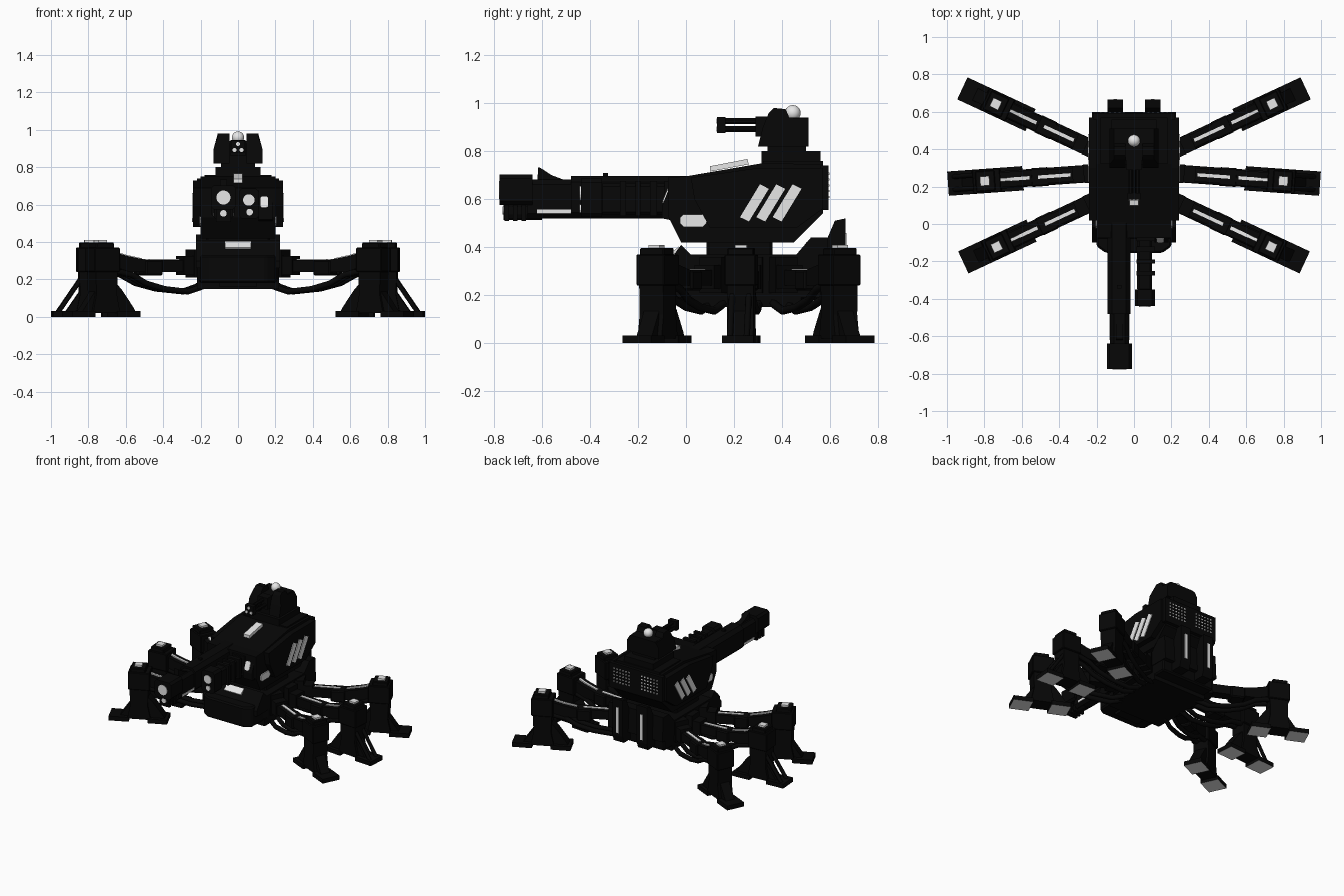
import bpy, bmesh, math
from mathutils import Matrix, Vector

if "Cube" in bpy.data.objects:
    bpy.data.objects.remove(bpy.data.objects["Cube"])

def material(name, v):
    m = bpy.data.materials.new(name)
    m.diffuse_color = (v, v, v, 1)
    m.use_nodes = True
    m.node_tree.nodes["Principled BSDF"].inputs["Base Color"].default_value = m.diffuse_color
    return m

BLACK = material("matte black", 0.002)
LIGHT = material("light grey", 0.8)
I = Matrix.Identity(4)

def finish(name, bm, mat, M=I, bevel=0):
    bmesh.ops.recalc_face_normals(bm, faces=bm.faces)
    me = bpy.data.meshes.new(name)
    bm.to_mesh(me)
    bm.free()
    me.materials.append(mat)
    ob = bpy.data.objects.new(name, me)
    bpy.context.collection.objects.link(ob)
    ob.matrix_world = M
    if bevel:
        b = ob.modifiers.new("chamfer", 'BEVEL')
        b.width, b.segments = bevel, 1
    return ob

def boxes(name, items, mat=BLACK, M=I, bevel=0):
    # each item: x0, x1, y0, y1, z0, z1
    bm = bmesh.new()
    for x0, x1, y0, y1, z0, z1 in items:
        T = Matrix.Translation(((x0+x1)/2, (y0+y1)/2, (z0+z1)/2)) @ Matrix.Diagonal((x1-x0, y1-y0, z1-z0, 1))
        bmesh.ops.create_cube(bm, size=1, matrix=T)
    return finish(name, bm, mat, M, bevel)

def prism(name, pts, a, b, axis='X', mat=BLACK, M=I, bevel=0):
    # X: profile (y,z); Y: profile (x,z); Z: profile (x,y)
    def put(p, t):
        return {'X': (t, p[0], p[1]), 'Y': (p[0], t, p[1]), 'Z': (p[0], p[1], t)}[axis]
    bm = bmesh.new()
    f = bm.faces.new([bm.verts.new(put(p, a)) for p in pts])
    g = bmesh.ops.extrude_face_region(bm, geom=[f])
    d = Vector(put((0, 0), b-a))
    bmesh.ops.translate(bm, vec=d, verts=[v for v in g['geom'] if isinstance(v, bmesh.types.BMVert)])
    return finish(name, bm, mat, M, bevel)

def tube(name, x, z, y0, y1, r, mat=BLACK, n=12):
    return prism(name, [(x + r*math.cos((i+.5)*2*math.pi/n), z + r*math.sin((i+.5)*2*math.pi/n)) for i in range(n)], y0, y1, 'Y', mat)

def chamfer_rect(x0, x1, z0, z1, c):
    return [(x0+c, z0), (x1-c, z0), (x1, z0+c), (x1, z1-c), (x1-c, z1), (x0+c, z1), (x0, z1-c), (x0, z0+c)]

# lower hull with tapered nose, deck and turret ring
prism("hull", [(-.15, -.155), (.15, -.155), (.2, -.12), (.205, 0), (.22, .04), (.22, .57), (-.22, .57), (-.22, .04), (-.205, 0), (-.2, -.12)], .18, .33, 'Z', bevel=.01)
prism("hull_deck", [(-.1, .3), (-.02, .41), (.02, .37), (.46, .37), (.52, .44), (.59, .44), (.6, .26), (-.1, .26)], -.225, .225)
boxes("hull_belly", [(-.22, .22, .0, .48, .15, .2), (-.1, .1, -.08, .0, .16, .2)])
boxes("turret_ring", [(-.17, .17, .085, .36, .36, .43)], bevel=.01)
prism("nose_lamp", [(-.068, .372), (-.03, .402), (-.022, .395), (-.06, .362)], -.07, .07, mat=LIGHT)

# rear power packs with light bars
for s in (-1, 1):
    prism("power_pack", [(.5, .2), (.65, .2), (.665, .25), (.665, .52), (.62, .51), (.59, .44), (.5, .42)], s*.1-.042, s*.1+.042)
    boxes("power_pack_light", [(s*.1-.01, s*.1+.01, .66, .669, .27, .46)], LIGHT)

# turret core, side armour and rear grille
prism("turret_core", [(-.075, .53), (-.02, .42), (.45, .42), (.57, .54), (.57, .745), (.32, .75), (0, .695), (-.075, .69)], -.2, .2)
prism("turret_side_armour", [(.02, .69), (.035, .6), (.1, .48), (.46, .48), (.57, .56), (.57, .73), (.3, .73)], -.24, .24)
boxes("turret_rear_panel", [(-.22, .22, .56, .594, .555, .74)])
boxes("rear_grille_lights", [(s*.115+i*.025-.005, s*.115+i*.025+.005, .59, .597, .605+j*.024, .614+j*.024)
      for s in (-1, 1) for i in (-2.5, -1.5, -.5, .5, 1.5, 2.5) for j in range(5)], LIGHT)
prism("turret_top_lamp", [(.1, .715), (.1, .737), (.255, .767), (.262, .745)], -.025, .025, mat=LIGHT)
for s in (-1, 1):
    for k in range(3):
        d = k*.068
        prism("side_stripe", [(.225+d, .525), (.262+d, .507), (.345+d, .643), (.308+d, .662)], s*.238, s*.245, mat=LIGHT)
    prism("side_lamp", chamfer_rect(-.025, .085, .485, .537, .014), s*.198, s*.207, mat=LIGHT)
prism("sensor_housing", [(-.1, .52), (-.1, .57), (-.06, .67), (0, .68), (0, .5)], .11, .185)
T = Matrix.Translation((.14, -.083, .612)) @ Matrix.Rotation(-.38, 4, 'X')
prism("sensor_lens", chamfer_rect(-.02, .02, -.032, .032, .008), -.006, .003, 'Y', LIGHT, T)

# main gun: shroud, muzzle, sight and lower tubes
cx = -.078
prism("main_gun_root", chamfer_rect(cx-.064, cx+.06, .52, .697, .025), -.48, .05, 'Y')
prism("main_gun_front", chamfer_rect(cx-.05, cx+.05, .52, .682, .02), -.66, -.45, 'Y')
prism("main_gun_muzzle", chamfer_rect(cx-.067, cx+.067, .575, .702, .015), -.776, -.64, 'Y')
tube("main_gun_bore_light", cx, .638, -.779, -.77, .038, LIGHT, 16)
tube("lower_tube", cx, .545, -.76, -.6, .033)
tube("lower_tube_light", cx, .553, -.764, -.755, .018, LIGHT)
boxes("lower_tube_rings", [(cx-.04, cx+.04, y, y+.018, .508, .58) for y in (-.755, -.72, -.685)])
prism("front_sight", [(-.62, .67), (-.615, .735), (-.59, .72), (-.56, .7), (-.48, .67)], cx-.018, cx+.018)
boxes("rear_sight", [(cx-.012, cx+.012, -.345, -.325, .69, .708)])
boxes("main_gun_side_lights", [(cx+s*.05-.004, cx+s*.05+.004, -.62, -.44, .54, .556) for s in (-1, 1)], LIGHT)

# secondary gun with ribs
gx = .058
boxes("second_gun_body", [(.017, .097, -.36, .02, .535, .665)], bevel=.012)
tube("second_gun_barrel", gx, .625, -.42, -.3, .036)
prism("second_gun_muzzle", chamfer_rect(gx-.053, gx+.053, .525, .685, .015), -.438, -.35, 'Y')
boxes("second_gun_ribs", [(gx-.045, gx+.055, y, y+w, .53, .675) for y, w in ((-.275, .025), (-.21, .02), (-.15, .03), (-.09, .09))])
tube("second_gun_light", gx, .625, -.443, -.435, .031, LIGHT, 16)
tube("second_gun_lower_light", gx+.004, .56, -.443, -.435, .018, LIGHT)

# roof station with cheeks, twin-plus-one light guns and dome
boxes("roof_plinth", [(-.18, .18, .32, .57, .72, .758), (-.12, .12, .315, .56, .74, .8), (-.09, .09, .34, .5, .79, .83)])
boxes("roof_station_core", [(-.1, .1, .34, .51, .82, .94)])
for s in (-1, 1):
    ob = prism("roof_cheek", [(.3, .82), (.32, .9), (.345, .96), (.365, .98), (.415, .975), (.43, .94), (.51, .935), (.51, .9), (.51, .82)], s*.045, s*.13)
    for v in ob.data.vertices:
        if abs(v.co.x) > .1 and v.co.z > .91:
            v.co.x = s*.108
boxes("light_gun_collars", [(-.034, .034, .13, .165, .875, .942), (-.04, .04, .29, .35, .86, .945)])
for x, z in ((-.019, .892), (.019, .892), (0, .925)):
    tube("light_gun_barrel", x, z, .14, .34, .013, n=8)
    tube("light_gun_tip_light", x, z, .126, .133, .011, LIGHT, 8)
bm = bmesh.new()
bmesh.ops.create_uvsphere(bm, u_segments=16, v_segments=10, radius=.033)
dome = finish("roof_dome", bm, LIGHT, Matrix.Translation((0, .445, .959)))
for p in dome.data.polygons:
    p.use_smooth = True

def hose(name, pts, r, M):
    cu = bpy.data.curves.new(name, 'CURVE')
    cu.dimensions, cu.bevel_depth, cu.bevel_resolution = '3D', r, 1
    sp = cu.splines.new('POLY')
    sp.points.add(len(pts)-1)
    for q, p in zip(sp.points, pts):
        q.co = (*p, 1)
    cu.use_fill_caps = True
    cu.materials.append(BLACK)
    ob = bpy.data.objects.new(name, cu)
    bpy.context.collection.objects.link(ob)
    ob.matrix_world = M

def slab(name, pts, w, M, mat=BLACK, bevel=0):
    # leg part: profile (u,z) extruded across the leg
    return prism(name, pts, -w/2, w/2, 'Y', mat, M, bevel)

def leg(M, struts):
    # arm from hip to knee
    boxes("leg_hip", [(.18, .33, -.045, .045, .225, .325), (.18, .27, -.05, .05, .21, .36)], M=M)
    boxes("leg_inner_arm", [(.22, .47, -.036, .036, .24, .305)], M=M)
    boxes("leg_elbow", [(.455, .555, -.05, .05, .22, .305)], M=M, bevel=.008)
    slab("leg_outer_arm", [(.5, .24), (.64, .24), (.75, .27), (.75, .35), (.66, .325), (.5, .295)], .08, M)
    slab("arm_light", [(.34, .3), (.515, .3), (.515, .309), (.34, .309)], .018, M, LIGHT)
    slab("arm_light", [(.56, .305), (.66, .325), (.72, .342), (.72, .352), (.66, .333), (.56, .313)], .018, M, LIGHT)
    for s in (-.03, .03):
        hose("leg_hose", [(.16, s, .19), (.22, s, .16), (.3, s, .135), (.44, s, .15), (.55, s, .18), (.63, s, .225), (.75, s, .25)], .017, M)
    # knee and shaft
    boxes("leg_knee", [(.715, .865, -.065, .065, .24, .37), (.745, .85, -.055, .055, .36, .397)], M=M, bevel=.005)
    boxes("knee_light", [(.775, .825, -.025, .025, .395, .41)], LIGHT, M)
    slab("leg_shaft", [(.725, .26), (.855, .26), (.85, .12), (.87, .02), (.71, .02), (.73, .12)], .11, M)
    # splayed struts and paired foot pads
    slab("inner_strut", [(.735, .19), (.735, .04), (.7, .02), (.61, .02), (.625, .05), (.69, .14)], .08, M)
    if struts:
        for s in (-.035, .035):
            hose("outer_strut", [(.845, s, .2), (.965, s, .025)], .013, M)
    slab("outer_brace", [(.84, .15), (.93, .02), (.88, .02), (.84, .07)], .07, M)
    pads = boxes("foot_pads", [(.595, .73, -.065, .065, 0, .032), (.86, .997, -.065, .065, 0, .032)], M=M)
    pads.data.materials.append(LIGHT)
    for p in pads.data.polygons:
        p.material_index = 1 if p.normal.z < -.9 else 0

# six legs: rear, middle and front pairs
for ox, oy, ang in ((.014, .304, 25), (0, .287, -4.1), (.009, .216, -25)):
    for s in (1, -1):
        a = math.radians(ang if s > 0 else 180-ang)
        leg(Matrix.Translation((s*ox, oy, 0)) @ Matrix.Rotation(a, 4, 'Z'), abs(ang) < 10)
